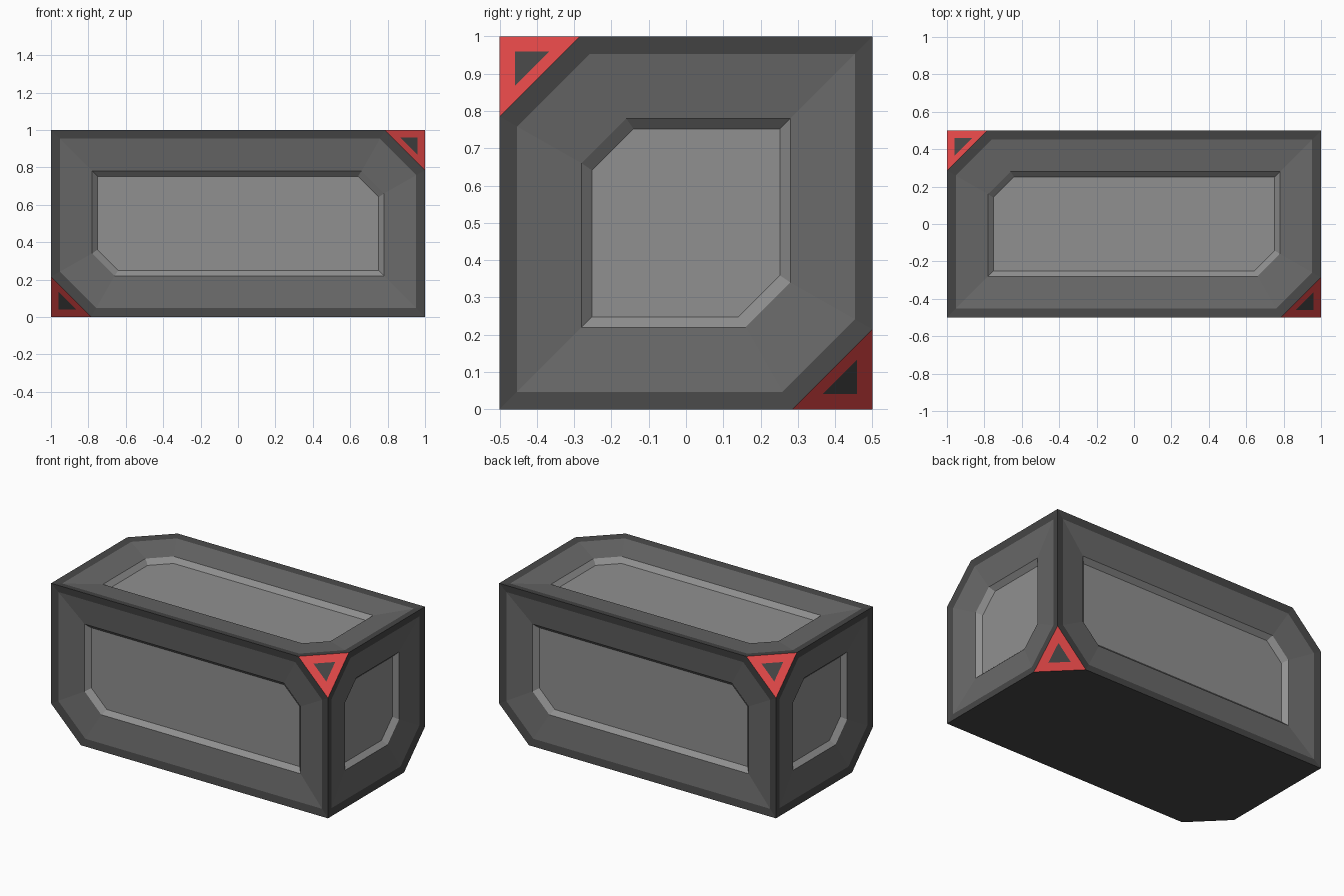
import bpy, bmesh
from mathutils import Vector

if "Cube" in bpy.data.objects:
    bpy.data.objects.remove(bpy.data.objects["Cube"])

HALF = Vector((1.0, 0.5, 0.5))      # half size of the crate
MID = Vector((0, 0, 0.5))           # crate centre
CUT = 0.215                         # leg of the sliced-off corners


def material(name, rgb):
    m = bpy.data.materials.new(name)
    lin = [((c / 255 + 0.055) / 1.055) ** 2.4 for c in rgb]
    m.diffuse_color = (*lin, 1)
    m.use_nodes = True
    m.node_tree.nodes["Principled BSDF"].inputs["Base Color"].default_value = m.diffuse_color
    return m


DARK = material("dark_grey_edge", (71, 71, 71))
FRAME = material("mid_grey_frame", (105, 105, 105))
PANEL = material("light_grey_panel", (144, 144, 144))
RED = material("red_corner", (230, 73, 73))


def finish(bm, name, mats):
    bmesh.ops.remove_doubles(bm, verts=bm.verts, dist=0.0005)
    me = bpy.data.meshes.new(name)
    bm.to_mesh(me)
    bm.free()
    for m in mats:
        me.materials.append(m)
    ob = bpy.data.objects.new(name, me)
    bpy.context.collection.objects.link(ob)
    return ob


def add_face(bm, pts, mat, outward):
    f = bm.faces.new([bm.verts.new(p) for p in pts])
    f.material_index = mat
    f.normal_update()
    if f.normal.dot(outward) < 0:
        f.normal_flip()


def ring(u, v, n, inset, leg, depth):
    """Outline of one crate side, with its alternate corners sliced."""
    hu, hv, hn = (abs(HALF.dot(a)) for a in (u, v, n))
    pts = []
    for su, sv in ((-1, -1), (1, -1), (1, 1), (-1, 1)):
        s = u * su + v * sv + n
        a, b = hu - inset, hv - inset
        if s.x * s.y * s.z < 0:     # sliced corner
            two = [(a - leg, b), (a, b - leg)]
            corner = two[::-1] if su * sv > 0 else two
        else:
            corner = [(a, b)]
        pts += [MID + u * su * p + v * sv * q + n * (hn - depth) for p, q in corner]
    return pts


# Crate body: five recessed sides and a plain base
X, Y, Z = Vector((1, 0, 0)), Vector((0, 1, 0)), Vector((0, 0, 1))
body = bmesh.new()
T = 0.047 / 0.22                    # dark edge share of the sloping frame
LOOPS = [(0, CUT, 0),
         (0.22 * T, CUT + (0.12 - CUT) * T, 0.032 * T),
         (0.22, 0.12, 0.032),
         (0.248, 0.111, 0.062)]
for u, v, n in ((X, Z, -Y), (-X, Z, Y), (Y, Z, X), (-Y, Z, -X), (X, Y, Z)):
    rings = [ring(u, v, n, *l) for l in LOOPS]
    for mat, (outer, inner) in enumerate(zip(rings, rings[1:])):
        for i in range(len(outer)):
            j = (i + 1) % len(outer)
            add_face(body, [outer[i], outer[j], inner[j], inner[i]], mat, n)
    add_face(body, rings[-1], 2, n)
add_face(body, ring(X, -Y, -Z, 0, CUT, 0), 0, -Z)
finish(body, "crate_body", [DARK, FRAME, PANEL])

# Red triangular corner caps with a dark triangle in the middle
for name, s in (("front_top", (1, -1, 1)), ("front_bottom", (-1, -1, -1)),
                ("back_bottom", (1, 1, -1)), ("back_top", (-1, 1, 1))):
    s = Vector(s)
    tip = MID + HALF * s
    tri = [tip - a * a.dot(s) * CUT for a in (X, Y, Z)]
    c = sum(tri, Vector()) / 3
    small = [c.lerp(p, 0.43) for p in tri]
    cap = bmesh.new()
    for i in range(3):
        j = (i + 1) % 3
        add_face(cap, [tri[i], tri[j], small[j], small[i]], 0, s)
    add_face(cap, small, 1, s)
    finish(cap, name + "_corner_cap", [RED, DARK])
